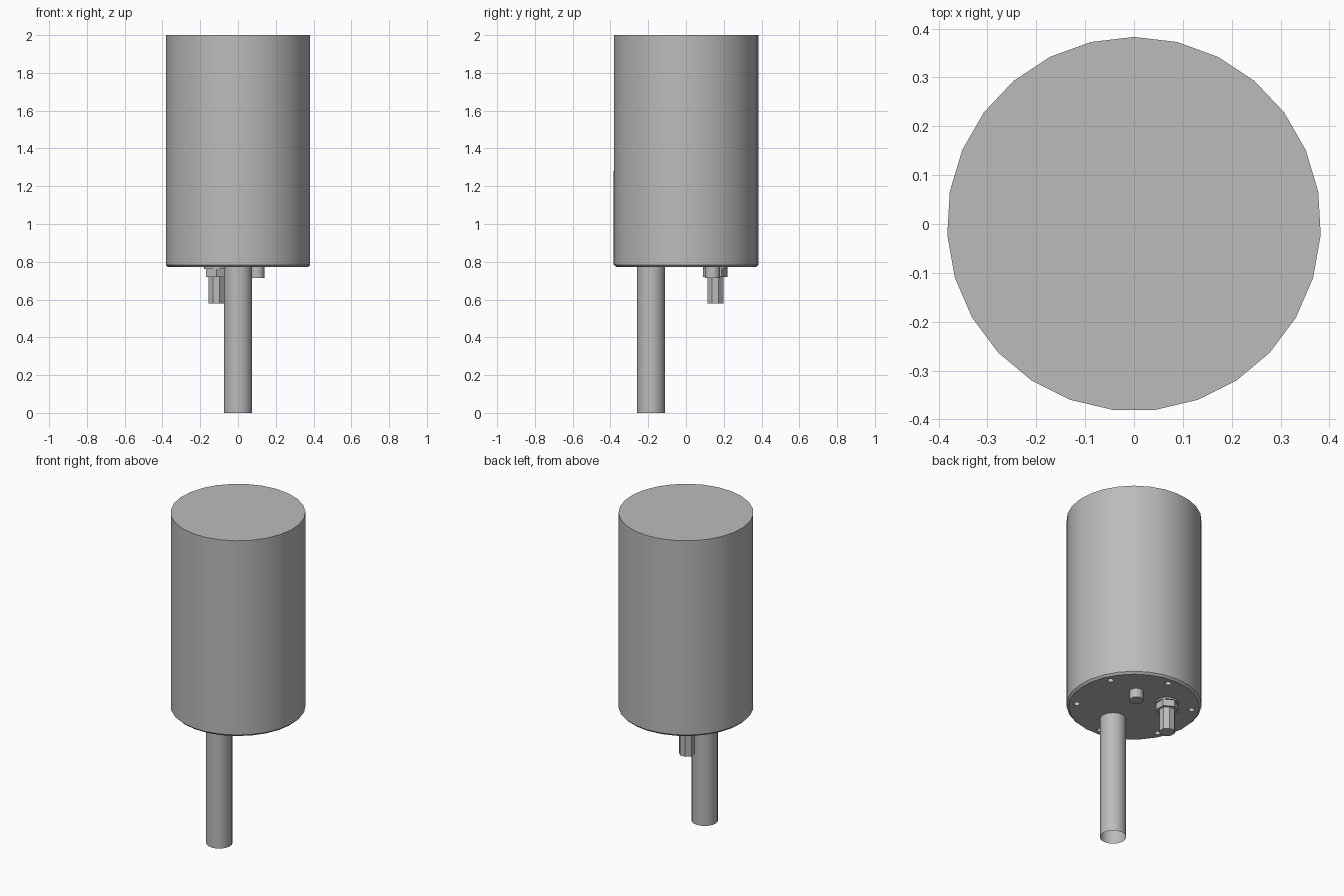
import bpy, bmesh, math
from mathutils import Matrix

cube = bpy.data.objects.get("Cube")
if cube:
    bpy.data.objects.remove(cube, do_unlink=True)

metal = bpy.data.materials.new("plain grey")
metal.use_nodes = True
GREY = (0.5, 0.5, 0.5, 1)
metal.diffuse_color = GREY
metal.node_tree.nodes["Principled BSDF"].inputs["Base Color"].default_value = GREY


def add_object(name, bm, smooth=True):
    mesh = bpy.data.meshes.new(name)
    bm.to_mesh(mesh)
    bm.free()
    mesh.materials.append(metal)
    obj = bpy.data.objects.new(name, mesh)
    bpy.context.collection.objects.link(obj)
    if smooth:
        bpy.ops.object.select_all(action="DESELECT")
        obj.select_set(True)
        bpy.context.view_layer.objects.active = obj
        bpy.ops.object.shade_smooth_by_angle(angle=math.radians(32))
    return obj


def lathe(name, profile, sides, x=0, y=0, start=0, smooth=True, caps=(True, True)):
    """Stack rings of (radius, z) from bottom to top, with optional end caps."""
    bm = bmesh.new()
    angles = [start + math.tau * i / sides for i in range(sides)]
    rings = [[bm.verts.new((x + r * math.cos(a), y + r * math.sin(a), z)) for a in angles]
             for r, z in profile]
    for low, high in zip(rings, rings[1:]):
        for i in range(sides):
            j = (i + 1) % sides
            bm.faces.new((low[i], low[j], high[j], high[i]))
    if caps[0]:
        bm.faces.new(rings[0][::-1])
    if caps[1]:
        bm.faces.new(rings[-1])
    return add_object(name, bm, smooth)


# Motor housing with a chamfered lower rim
R, BASE = 0.383, 0.772
housing = lathe("housing", [(R - 0.012, BASE), (R, BASE + 0.012), (R, 2)], 27,
                start=math.pi / 2)

# Ring of six screw holes sunk into the underside
bm = bmesh.new()
for k in range(6):
    a = math.radians(26 + 60 * k)
    spot = Matrix.Translation((0.327 * math.cos(a), 0.327 * math.sin(a), BASE))
    bmesh.ops.create_cone(bm, cap_ends=True, segments=12, radius1=0.018,
                          radius2=0.018, depth=0.1, matrix=spot)
cutter = add_object("screw_hole_cutter", bm, smooth=False)
cutter.hide_render = True
cut = housing.modifiers.new("screw holes", "BOOLEAN")
cut.operation = "DIFFERENCE"
cut.solver = "EXACT"
cut.object = cutter
bpy.context.view_layer.objects.active = housing
bpy.ops.object.modifier_apply(modifier=cut.name)
bpy.data.objects.remove(cutter, do_unlink=True)

# Thin curved strip on the flat at the front of the housing
bm = bmesh.new()
columns = []
for i in range(7):
    a = math.radians(-90 - 6 + 2 * i)
    columns.append([bm.verts.new((R * math.cos(a), R * math.sin(a) + 0.0005, z))
                    for z in (BASE + 0.012, 1.28)])
for left, right in zip(columns, columns[1:]):
    bm.faces.new((left[0], right[0], right[1], left[1]))
add_object("front_strip", bm)

# Offset output shaft, an open tube
lathe("output_shaft", [(0.075, 0), (0.075, BASE + 0.005)], 20, y=-0.185,
      caps=(False, False))

# Short round stub
lathe("stub", [(0.04, 0.715), (0.04, BASE + 0.005)], 16, x=0.1, y=0.14)

# Cable gland: collar, hexagonal nut and eight-sided cable end
GX, GY = -0.115, 0.155
lathe("gland_collar", [(0.066, 0.762), (0.066, BASE + 0.005)], 16, GX, GY)
lathe("gland_nut", [(0.064, 0.72), (0.064, 0.764)], 6, GX, GY,
      start=math.pi / 2, smooth=False)
lathe("cable_end", [(0.046, 0.58), (0.046, 0.722)], 8, GX, GY,
      start=math.pi / 8, smooth=False)
